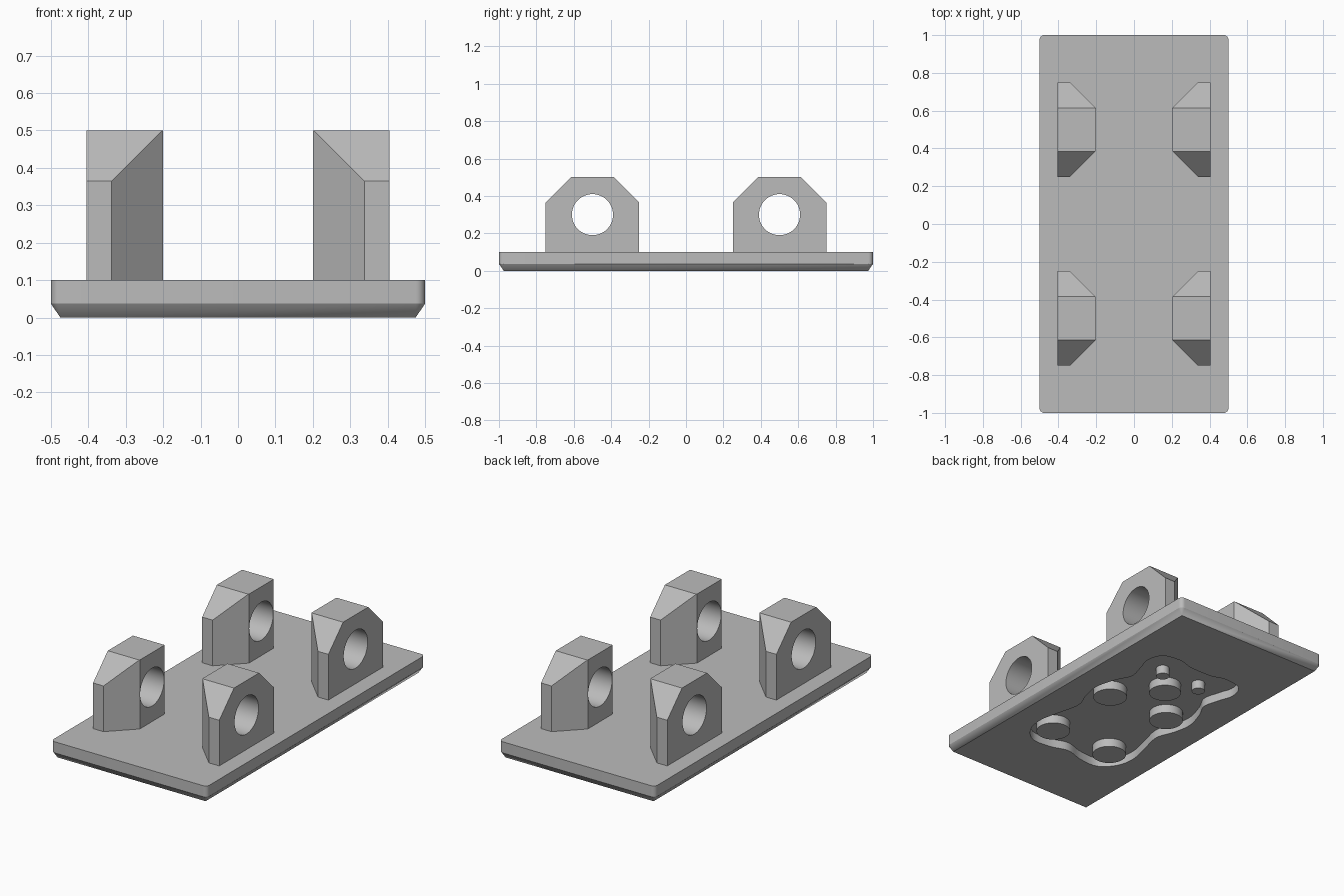
import bpy, bmesh, math
from mathutils import Matrix, Vector

cube = bpy.data.objects.get("Cube")
if cube:
    bpy.data.objects.remove(cube, do_unlink=True)

# One plain grey for everything
grey = bpy.data.materials.new("plain_grey")
grey.use_nodes = True
GREY = (0.5, 0.5, 0.5, 1)
grey.diffuse_color = GREY
grey.node_tree.nodes["Principled BSDF"].inputs["Base Color"].default_value = GREY


def make(name, bm):
    bmesh.ops.recalc_face_normals(bm, faces=bm.faces)
    mesh = bpy.data.meshes.new(name)
    bm.to_mesh(mesh)
    bm.free()
    mesh.materials.append(grey)
    obj = bpy.data.objects.new(name, mesh)
    bpy.context.collection.objects.link(obj)
    return obj


def smooth(obj):
    bpy.ops.object.select_all(action='DESELECT')
    obj.select_set(True)
    bpy.context.view_layer.objects.active = obj
    bpy.ops.object.shade_smooth_by_angle(angle=math.radians(30))


def cut(obj, cutter):
    mod = obj.modifiers.new("cut", 'BOOLEAN')
    mod.operation, mod.solver, mod.object = 'DIFFERENCE', 'EXACT', cutter
    bpy.context.view_layer.objects.active = obj
    bpy.ops.object.modifier_apply(modifier=mod.name)
    bpy.data.objects.remove(cutter, do_unlink=True)


def loft(rings):
    """Closed solid through rings of equal point count."""
    bm = bmesh.new()
    loops = [[bm.verts.new(p) for p in ring] for ring in rings]
    n = len(loops[0])
    for a, b in zip(loops, loops[1:]):
        for i in range(n):
            j = (i + 1) % n
            bm.faces.new((a[i], a[j], b[j], b[i]))
    bm.faces.new(loops[0][::-1])
    bm.faces.new(loops[-1])
    return bm


def cylinder(name, centre, r, depth, segments, axis='Z'):
    bm = bmesh.new()
    turn = Matrix.Rotation(math.pi / 2, 4, 'Y') if axis == 'X' else Matrix()
    bmesh.ops.create_cone(bm, cap_ends=True, segments=segments, radius1=r, radius2=r,
                          depth=depth, matrix=Matrix.Translation(centre) @ turn)
    return make(name, bm)


# Base plate: rounded upright corners, chamfered to sharp corners underneath
R = 0.025


def plate_ring(r, z):
    pts = []
    for k, (sx, sy) in enumerate([(1, 1), (-1, 1), (-1, -1), (1, -1)]):
        for i in range(7):
            a = (k + i / 6) * math.pi / 2
            pts.append((sx * (0.5 - R) + r * math.cos(a), sy * (1 - R) + r * math.sin(a), z))
    return pts


bm = loft([plate_ring(0, 0), plate_ring(R, 0.037), plate_ring(R, 0.1)])
bmesh.ops.remove_doubles(bm, verts=bm.verts, dist=1e-5)
plate = make("base_plate", bm)

# Wavy symmetrical recess in the underside
half = [(0, -.56), (.11, -.59), (.23, -.59), (.31, -.51), (.332, -.4), (.305, -.27),
        (.278, -.14), (.315, -.03), (.332, .08), (.30, .2), (.258, .29), (.28, .39),
        (.305, .48), (.27, .57), (.16, .592), (.08, .57), (0, .566)]
ctrl = [Vector(p) for p in half + [(-x, y) for x, y in half[-2:0:-1]]]
outline = []
for i in range(len(ctrl)):
    p0, p1, p2, p3 = (ctrl[(i + k) % len(ctrl)] for k in (-1, 0, 1, 2))
    for s in range(5):
        t = s / 5
        outline.append(0.5 * (2 * p1 + (p2 - p0) * t + (2 * p0 - 5 * p1 + 4 * p2 - p3) * t ** 2
                              + (3 * p1 - p0 - 3 * p2 + p3) * t ** 3))
DEPTH = 0.05
cut(plate, make("recess_cutter", loft([[(p.x, p.y, z) for p in outline] for z in (-0.05, DEPTH)])))
smooth(plate)

# Round studs standing in the recess
studs = [("rear_stud", .2, .035, .092), ("front_stud", .2, -.45, .092), ("small_stud", .127, .397, .036)]
for name, x, y, r in studs:
    for side, sx in (("left", 1), ("right", -1)):
        smooth(cylinder(f"{side}_{name}", (sx * x, y, DEPTH / 2 + 0.005), r, DEPTH + 0.01, 40))
smooth(cylinder("centre_stud", (0, .265, DEPTH / 2 + 0.005), .087, DEPTH + 0.01, 40))


# Four bored lugs: chamfered top and bevelled inner edges
def lug(name, sx, yc):
    bm = bmesh.new()
    bmesh.ops.create_cube(bm, size=1, matrix=Matrix.Translation((sx * 0.303, yc, 0.295))
                          @ Matrix.Diagonal((0.204, 0.5, 0.41, 1)))
    for sy in (1, -1):
        for point, normal in (((0, yc + sy * 0.115, 0.5), (0, sy, 1)),
                              ((sx * 0.203, yc + sy * 0.115, 0), (-sx, sy, 0))):
            res = bmesh.ops.bisect_plane(bm, geom=bm.verts[:] + bm.edges[:] + bm.faces[:],
                                         plane_co=point, plane_no=Vector(normal).normalized(),
                                         clear_outer=True)
            edges = [e for e in bm.edges if e.is_boundary]
            bmesh.ops.holes_fill(bm, edges=edges, sides=0)
    bmesh.ops.remove_doubles(bm, verts=bm.verts, dist=1e-5)
    obj = make(name, bm)
    cut(obj, cylinder("bore_cutter", (sx * 0.3, yc, 0.3), 0.11, 0.5, 48, 'X'))
    smooth(obj)


for side, sx in (("left", 1), ("right", -1)):
    for end, yc in (("front", -0.5), ("rear", 0.5)):
        lug(f"{end}_{side}_lug", sx, yc)
